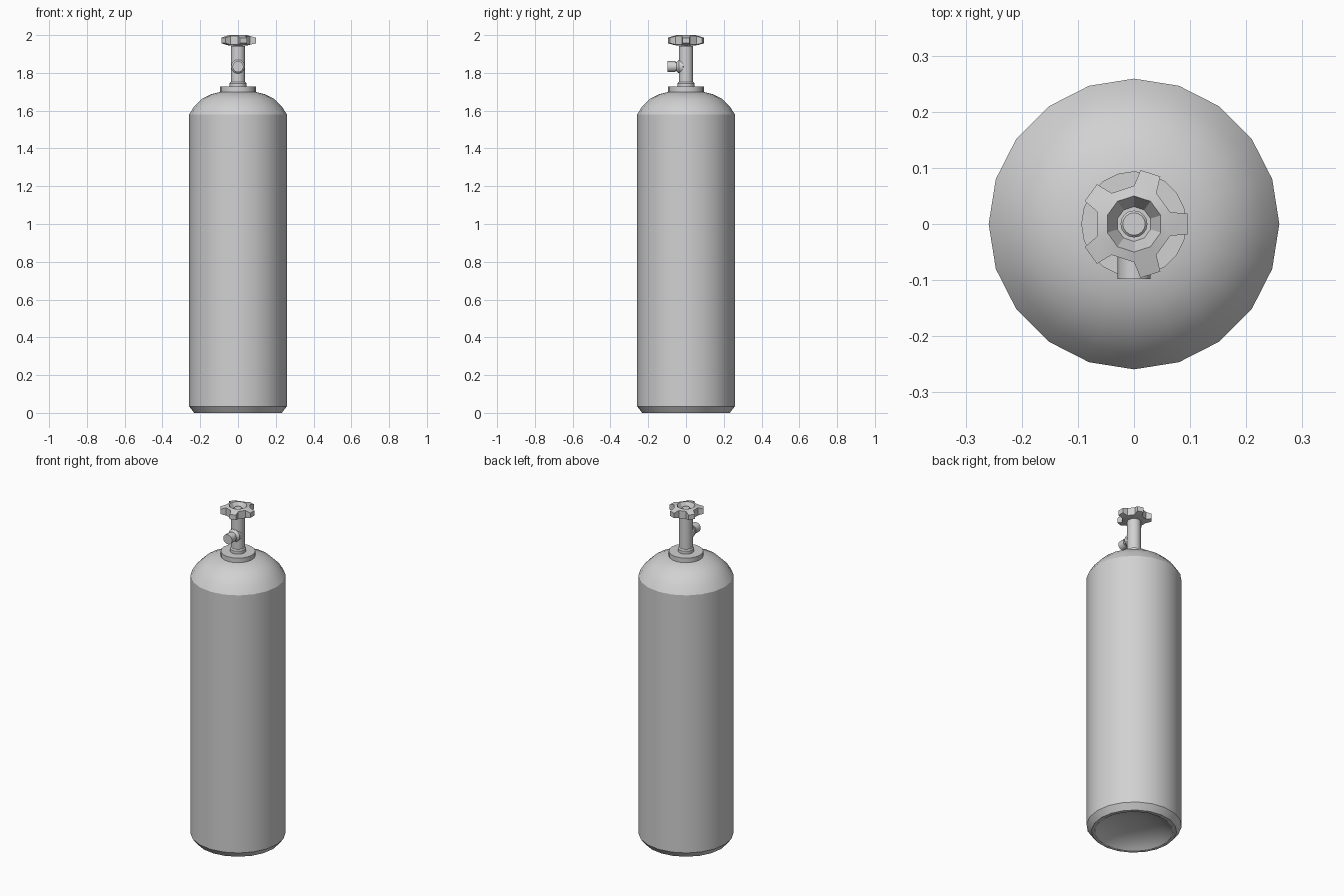
import bpy, bmesh, math
from mathutils import Matrix, Vector

if "Cube" in bpy.data.objects:
    bpy.data.objects.remove(bpy.data.objects["Cube"], do_unlink=True)

# Single bare-metal grey
grey = bpy.data.materials.new("metal grey")
grey.use_nodes = True
colour = (0.64, 0.64, 0.64, 1)
grey.diffuse_color = colour
grey.node_tree.nodes["Principled BSDF"].inputs["Base Color"].default_value = colour


def lathe(profile, sides, start=0.0):
    """Spin (radius, z) points, listed bottom to top along the outside, about z."""
    bm = bmesh.new()
    rings = []
    for r, z in profile:
        if r == 0:
            rings.append([bm.verts.new((0, 0, z))] * sides)
        else:
            angles = [start + math.tau * i / sides for i in range(sides)]
            rings.append([bm.verts.new((r * math.cos(a), r * math.sin(a), z)) for a in angles])
    for low, high in zip(rings, rings[1:]):
        for i in range(sides):
            j = (i + 1) % sides
            corners = dict.fromkeys((low[i], low[j], high[j], high[i]))
            bm.faces.new(list(corners))
    bmesh.ops.recalc_face_normals(bm, faces=bm.faces)
    return bm


def finish(bm, name, angle=30):
    mesh = bpy.data.meshes.new(name)
    bm.to_mesh(mesh)
    bm.free()
    mesh.materials.append(grey)
    obj = bpy.data.objects.new(name, mesh)
    bpy.context.collection.objects.link(obj)
    bpy.ops.object.select_all(action='DESELECT')
    obj.select_set(True)
    bpy.context.view_layer.objects.active = obj
    bpy.ops.object.shade_smooth_by_angle(angle=math.radians(angle))
    return obj


# Tank: concave base, chamfered foot, straight wall and domed shoulder
finish(lathe([(0, 0.055), (0.08, 0.05), (0.15, 0.035), (0.195, 0.012), (0.212, 0),
              (0.232, 0), (0.259, 0.035), (0.259, 1.58), (0.232, 1.622), (0.19, 1.663),
              (0.14, 1.688), (0.09, 1.70), (0, 1.705)], 20), "tank_body")

# Collar on top of the shoulder
finish(lathe([(0, 1.69), (0.094, 1.69), (0.094, 1.727), (0, 1.727)], 20), "neck_collar")

# Valve stem with a wider foot ring
finish(lathe([(0, 1.72), (0.044, 1.72), (0.044, 1.745), (0.038, 1.753),
              (0.038, 1.942), (0, 1.942)], 16), "valve_stem")

# Outlet pointing to the front, flared where it meets the stem
outlet = lathe([(0, 0), (0.037, 0.015), (0.037, 0.036), (0.024, 0.05), (0.024, 0.056),
                (0.029, 0.056), (0.029, 0.098), (0, 0.098)], 16)
outlet.transform(Matrix.Translation((0, 0, 1.833)) @ Matrix.Rotation(math.pi / 2, 4, 'X'))
finish(outlet, "valve_outlet")

# Handwheel: ten-sided dished hub
wheel = lathe([(0, 1.945), (0.05, 1.945), (0.068, 1.949), (0.068, 1.995), (0.05, 2.0),
               (0.031, 1.968), (0, 1.968)], 10, math.radians(18))
wheel.faces.ensure_lookup_table()

# Five grip lobes, drawn out of every other side of the hub
for k in range(5):
    a = math.tau * k / 5
    out = Vector((math.cos(a), math.sin(a), 0))
    side = next(f for f in wheel.faces if f.normal.dot(out) > 0.999)
    tip = bmesh.ops.extrude_discrete_faces(wheel, faces=[side])["faces"][0]
    across = Vector((-out.y, out.x, 0))
    for v in tip.verts:
        half = math.copysign(0.0185, v.co.dot(across))
        z = 1.986 if v.co.z > 1.97 else 1.957
        v.co = out * 0.095 + across * half + Vector((0, 0, z))
bmesh.ops.recalc_face_normals(wheel, faces=wheel.faces)
finish(wheel, "handwheel", 20)

# Spindle end showing in the dished hub
finish(lathe([(0, 1.94), (0.024, 1.94), (0.024, 1.982), (0.02, 1.986), (0, 1.986)], 16),
       "spindle_end")
